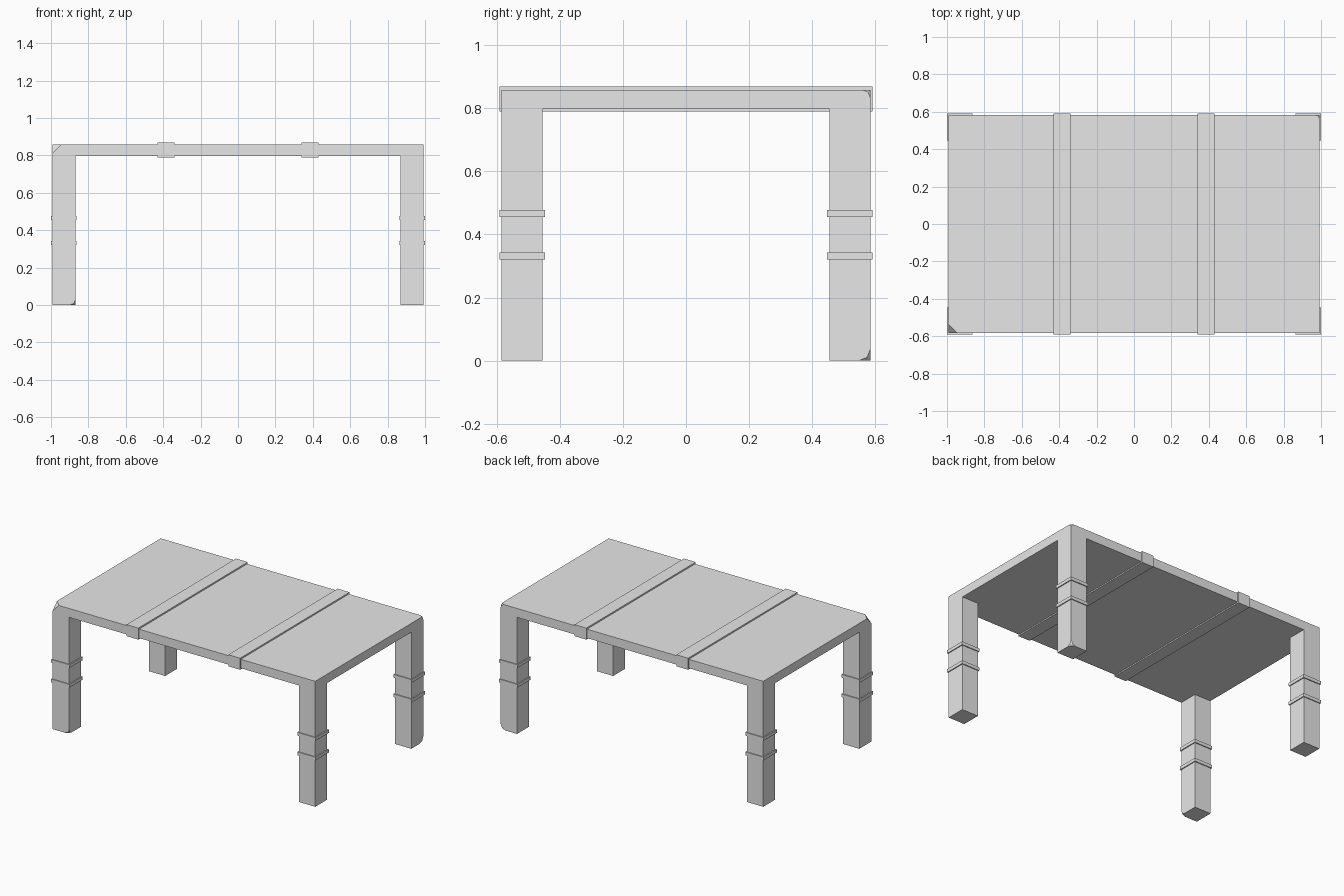
import bpy
import bmesh
from mathutils import Vector

default = bpy.data.objects.get("Cube")
if default:
    bpy.data.objects.remove(default, do_unlink=True)

# One plain grey for the whole table
grey = bpy.data.materials.new("plain grey")
grey.use_nodes = True
GREY = (0.8, 0.8, 0.8, 1)
grey.diffuse_color = GREY
grey.node_tree.nodes["Principled BSDF"].inputs["Base Color"].default_value = GREY

# Outer edges, inner leg edges and heights
OX, OY = 0.993, 0.584
IX, IY = 0.869, 0.454
UNDER, TOP = 0.797, 0.858
LIP = 0.0068


def add_box(bm, lo, hi):
    lo, hi = Vector(lo), Vector(hi)
    verts = bmesh.ops.create_cube(bm, size=1)["verts"]
    for v in verts:
        v.co = (lo + hi) / 2 + v.co * (hi - lo)


def finish(bm, name):
    mesh = bpy.data.meshes.new(name)
    bm.to_mesh(mesh)
    bm.free()
    mesh.materials.append(grey)
    obj = bpy.data.objects.new(name, mesh)
    bpy.context.collection.objects.link(obj)
    return obj


def box(name, lo, hi):
    bm = bmesh.new()
    add_box(bm, lo, hi)
    return finish(bm, name)


def chip(bm, corner, size, segments):
    """Knock off the mesh corner nearest to a point."""
    vert = min(bm.verts, key=lambda v: (v.co - Vector(corner)).length)
    bmesh.ops.bevel(bm, geom=[vert], offset=size, offset_type='OFFSET',
                    segments=segments, profile=0.5, affect='VERTICES')


# Table top and legs as one seamless body
bm = bmesh.new()
add_box(bm, (-OX, -OY, UNDER), (OX, OY, TOP))
for axis, inner in (("X", IX), ("Y", IY)):
    normal = Vector((axis == "X", axis == "Y", 0))
    for side in (-1, 1):
        geom = bm.verts[:] + bm.edges[:] + bm.faces[:]
        bmesh.ops.bisect_plane(bm, geom=geom, plane_co=normal * inner * side,
                               plane_no=normal)

# Pull the four underside corners down to the floor
corners = []
for face in bm.faces:
    c = face.calc_center_median()
    if face.normal.z < -0.9 and abs(c.x) > IX and abs(c.y) > IY:
        corners.append(face)
for face in corners:
    foot = bmesh.ops.extrude_discrete_faces(bm, faces=[face])["faces"][0]
    for v in foot.verts:
        v.co.z = 0
bmesh.ops.remove_doubles(bm, verts=bm.verts[:], dist=0.0001)
bmesh.ops.dissolve_limit(bm, angle_limit=0.01, verts=bm.verts[:],
                         edges=bm.edges[:])

# Worn corners
chip(bm, (-OX, -OY, TOP), 0.048, 1)
chip(bm, (OX, OY, TOP), 0.025, 2)
chip(bm, (OX, OY, 0), 0.037, 2)
chip(bm, (-IX, -OY, 0), 0.03, 2)
bmesh.ops.recalc_face_normals(bm, faces=bm.faces[:])
finish(bm, "table_body")

# Straps across the top, and two bands round each leg
for side, sx in (("right", -1), ("left", 1)):
    x = 0.385 * sx
    box(side + "_strap", (x - 0.045, -OY - LIP, UNDER - 0.008),
        (x + 0.045, OY + LIP, TOP + 0.01))
    for end, sy in (("front", -1), ("back", 1)):
        xs = sorted((sx * (IX - LIP), sx * (OX + LIP)))
        ys = sorted((sy * (IY - LIP), sy * (OY + LIP)))
        for level, z in (("lower", 0.332), ("upper", 0.466)):
            box(f"{end}_{side}_{level}_band", (xs[0], ys[0], z - 0.011),
                (xs[1], ys[1], z + 0.011))
